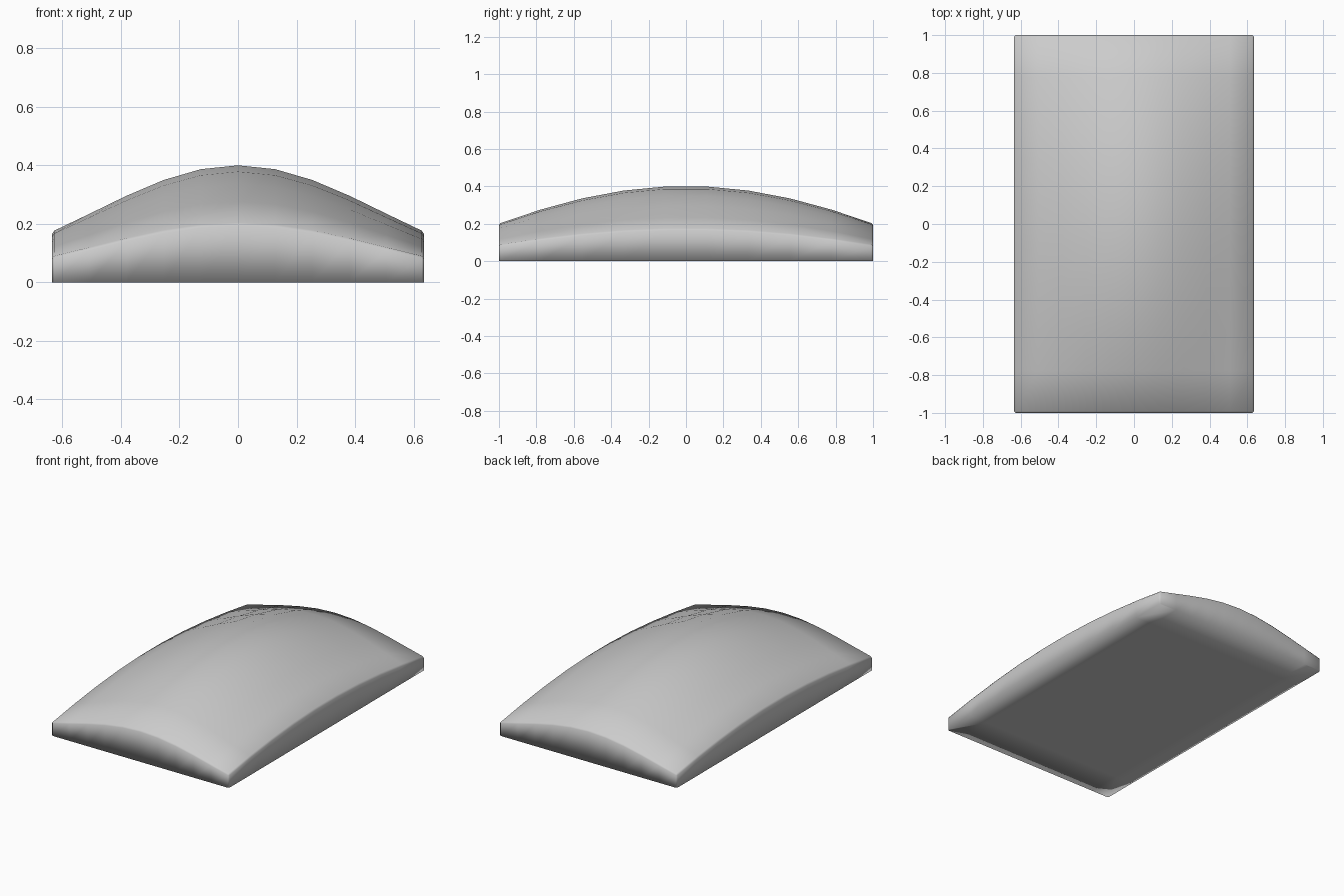
import bpy, bmesh
from math import cos, exp, pi

if "Cube" in bpy.data.objects:
    bpy.data.objects.remove(bpy.data.objects["Cube"])

HX, HY = 0.635, 1.0
NX, NY = 10, 9


def dome(x, y):
    # bell curve across the width, cosine arch along the length
    return 0.402 * exp(-2.08 * x * x) * cos(pi / 3 * y)


bm = bmesh.new()

# Domed top sheet
rows = []
for j in range(NY + 1):
    y = -HY + 2 * HY * j / NY
    row = []
    for i in range(NX + 1):
        x = -HX + 2 * HX * i / NX
        row.append(bm.verts.new((x, y, dome(x, y))))
    rows.append(row)
for j in range(NY):
    for i in range(NX):
        bm.faces.new((rows[j][i], rows[j][i + 1], rows[j + 1][i + 1], rows[j + 1][i]))

# Side walls and flat underside
rim = [e for e in bm.edges if e.is_boundary]
copy = bmesh.ops.duplicate(bm, geom=bm.faces[:] + bm.edges[:] + bm.verts[:])["geom"]
base_edges = []
for g in copy:
    if isinstance(g, bmesh.types.BMVert):
        g.co.z = 0
    elif isinstance(g, bmesh.types.BMEdge) and g.is_boundary:
        base_edges.append(g)
bmesh.ops.bridge_loops(bm, edges=rim + base_edges)
bmesh.ops.recalc_face_normals(bm, faces=bm.faces)

# Narrow chamfer round the top rim and the upright corners
corners = [e for e in bm.edges
           if all(abs(abs(v.co.x) - HX) < 1e-4 and abs(abs(v.co.y) - HY) < 1e-4
                  for v in e.verts)]
bmesh.ops.bevel(bm, geom=rim + corners, offset=0.008, offset_type='OFFSET',
                segments=1, affect='EDGES', clamp_overlap=True)
bmesh.ops.recalc_face_normals(bm, faces=bm.faces)

mesh = bpy.data.meshes.new("domed_slab")
bm.to_mesh(mesh)
bm.free()
mesh.shade_smooth()
slab = bpy.data.objects.new("domed_slab", mesh)
bpy.context.collection.objects.link(slab)
